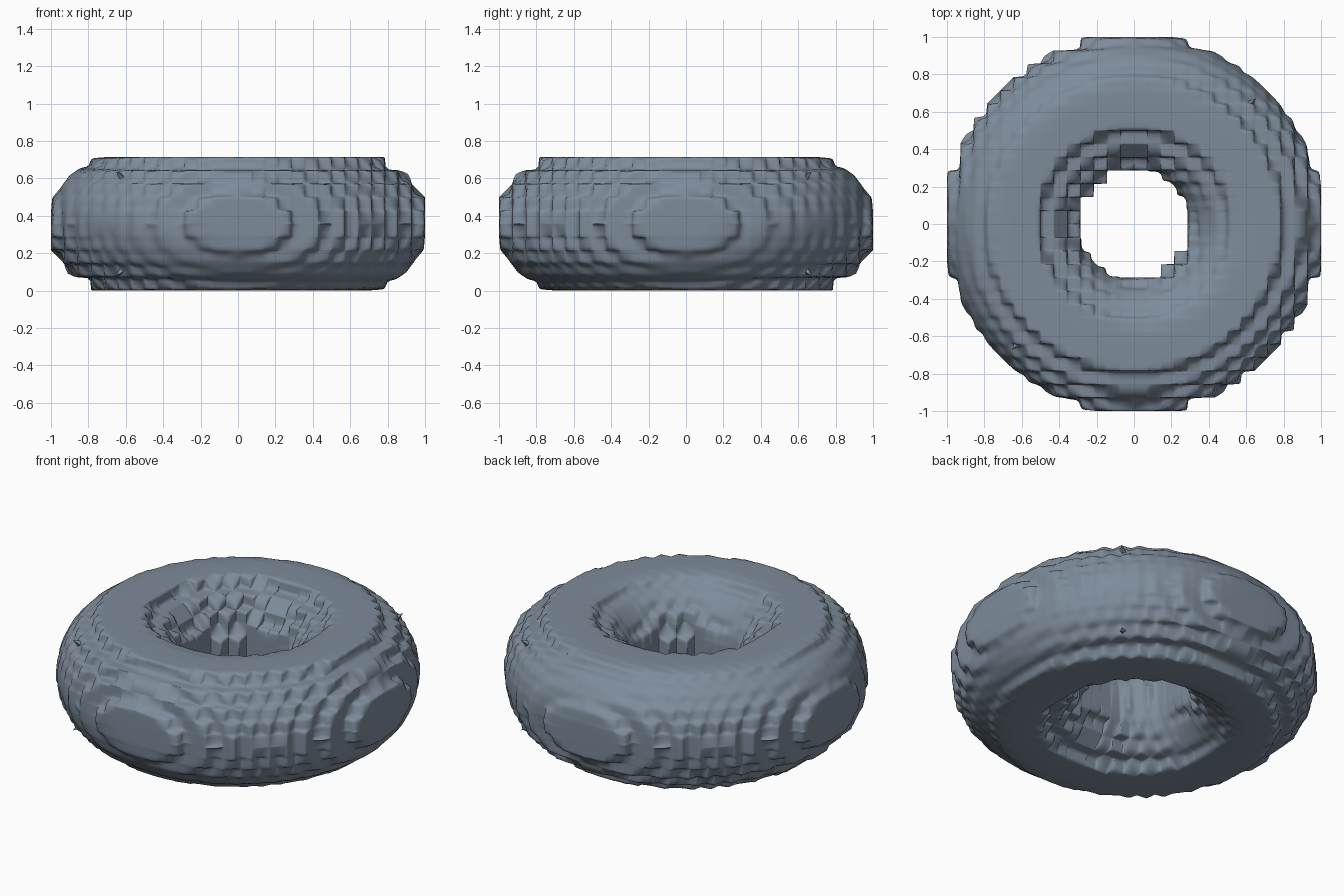
import bpy, bmesh
from math import pi, cos, sin
from mathutils import Vector

if "Cube" in bpy.data.objects:
    bpy.data.objects.remove(bpy.data.objects["Cube"])

H = 1 / 14                  # terrace step
R, r = 9.1 * H, 5 * H       # ring radius and tube radius
NU, NV = 360, 160
DIAG = Vector((1, -1, 1)).normalized()

slate = bpy.data.materials.new("slate")
slate.diffuse_color = (0.205, 0.26, 0.325, 1)
slate.use_nodes = True
slate.node_tree.nodes["Principled BSDF"].inputs["Base Color"].default_value = slate.diffuse_color


def clamp(x, lo, hi):
    return max(lo, min(hi, x))


def terraced(u, v):
    """Point on the ring, pulled to a block grid; strongest along the DIAG direction."""
    n = Vector((cos(u) * cos(v), sin(u) * cos(v), sin(v)))
    p = Vector((R * cos(u), R * sin(u), 0)) + n * r
    p = Vector((clamp(p.x, -1, 1), clamp(p.y, -1, 1), p.z))
    snapped = Vector([round(c / H) * H for c in p])
    t = clamp((abs(n.dot(DIAG)) - 0.1) / 0.46, 0, 1)
    return p.lerp(snapped, 0.2 + 0.75 * t) + Vector((0, 0, r))


# Main ring with stepped, eroded surface
bm = bmesh.new()
grid = [[bm.verts.new(terraced(2 * pi * (i + 0.5) / NU, 2 * pi * (j + 0.5) / NV))
         for j in range(NV)] for i in range(NU)]
for i in range(NU):
    for j in range(NV):
        a, b = (i + 1) % NU, (j + 1) % NV
        bm.faces.new((grid[i][j], grid[a][j], grid[a][b], grid[i][b]))
mesh = bpy.data.meshes.new("stepped_ring")
bm.to_mesh(mesh)
bm.free()
mesh.materials.append(slate)
ring = bpy.data.objects.new("stepped_ring", mesh)
bpy.context.collection.objects.link(ring)

# Melt the steps slightly
melt = ring.modifiers.new("melt", 'SMOOTH')
melt.factor = 0.5
melt.iterations = 7
for poly in mesh.polygons:
    poly.use_smooth = True

# Small pointed burrs on the two diagonal shoulders, top and bottom
for side in (-1, 1):
    for up in (-1, 1):
        d = Vector((side, side, up * 0.9)).normalized()
        base = Vector((side * 0.61, side * 0.63, r + up * 0.24))
        bpy.ops.mesh.primitive_cone_add(vertices=4, radius1=0.045, radius2=0,
                                        depth=0.11, location=base + d * 0.015,
                                        rotation=d.to_track_quat('Z', 'Y').to_euler())
        bpy.context.object.name = "shoulder_burr"
        bpy.context.object.data.materials.append(slate)
